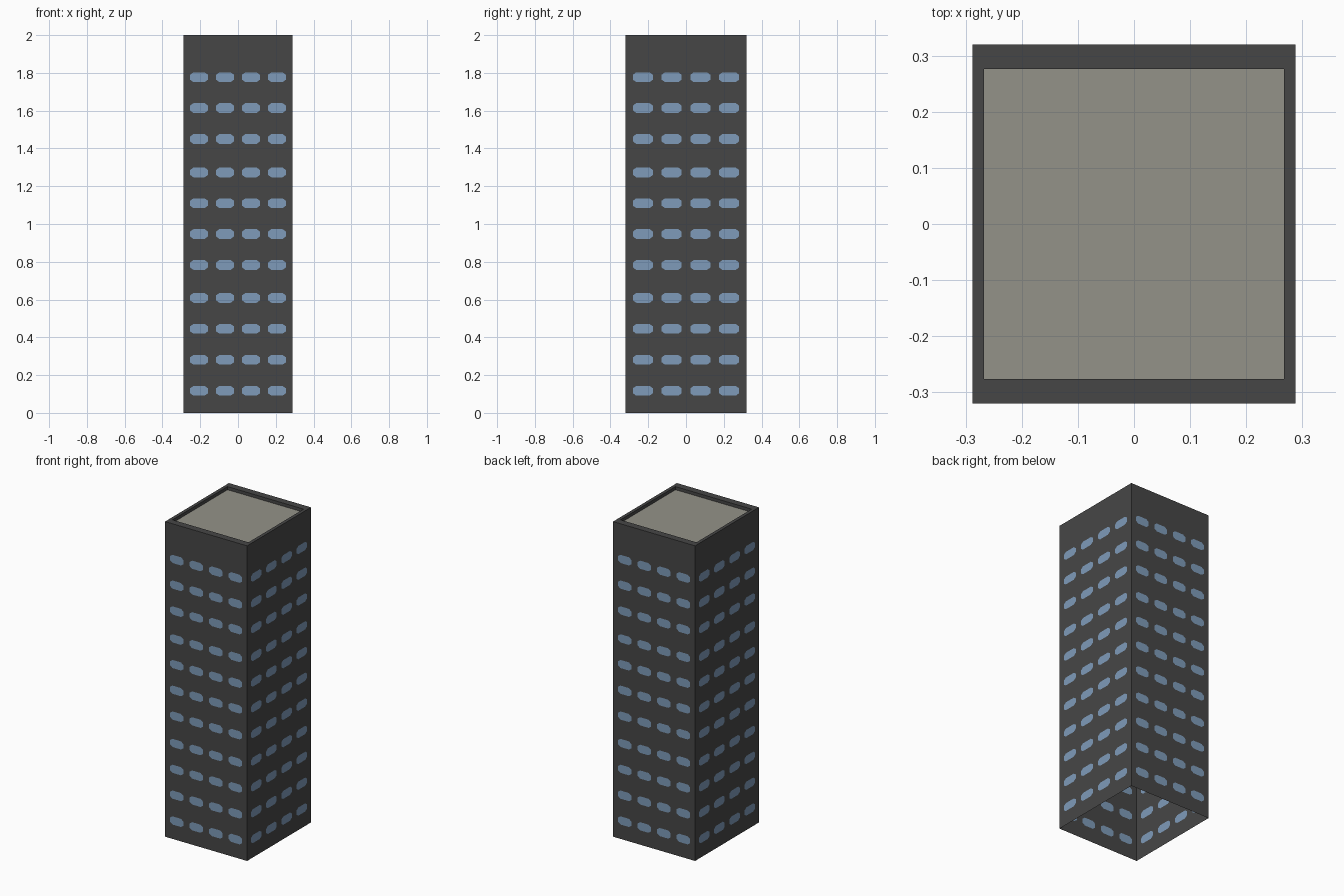
import bpy, bmesh
from mathutils import Vector

if "Cube" in bpy.data.objects:
    bpy.data.objects.remove(bpy.data.objects["Cube"])

HX, HY, H = 0.288, 0.32, 2.0        # half width, half depth, height
IX, IY, ROOF_Z = 0.267, 0.276, 1.98  # inside of parapet, roof level
ROWS = [.117, .281, .445, .609, .783, .947, 1.11, 1.273, 1.45, 1.614, 1.777]


def material(name, rgb):
    m = bpy.data.materials.new(name)
    m.diffuse_color = (*rgb, 1)
    m.use_nodes = True
    m.node_tree.nodes["Principled BSDF"].inputs["Base Color"].default_value = m.diffuse_color
    return m


WALL = material("charcoal wall", (0.062, 0.062, 0.062))
GLASS = material("blue glass", (0.21, 0.33, 0.49))
ROOF = material("grey roof", (0.296, 0.29, 0.25))


def finish(bm, name, mats):
    bmesh.ops.remove_doubles(bm, verts=bm.verts, dist=1e-5)
    me = bpy.data.meshes.new(name)
    bm.to_mesh(me)
    bm.free()
    for m in mats:
        me.materials.append(m)
    ob = bpy.data.objects.new(name, me)
    bpy.context.collection.objects.link(ob)


def wall(name, origin, along, half, pitch, win_w):
    """Single-sheet wall with a grid of chamfered windows as coloured faces."""
    bm = bmesh.new()
    along = Vector(along)

    def face(pts, mat=0):
        f = bm.faces.new([bm.verts.new(Vector(origin) + along * u + Vector((0, 0, z)))
                          for u, z in pts])
        f.material_index = mat

    us = [-half, -pitch, 0, pitch, half]
    zs = [0] + [(a + b) / 2 for a, b in zip(ROWS, ROWS[1:])] + [1.86]
    w, h, cu, cz = win_w / 2, 0.026, 0.018, 0.013
    for j, zc in enumerate(ROWS):
        for i in range(4):
            uc = (i - 1.5) * pitch
            u0, u1, z0, z1 = us[i], us[i + 1], zs[j], zs[j + 1]
            box = [(u0, z0), (u1, z0), (u1, z1), (u0, z1)]
            # octagon, two points per side starting at the bottom
            o = [(uc + a, zc + b) for a, b in (
                (-w + cu, -h), (w - cu, -h), (w, -h + cz), (w, h - cz),
                (w - cu, h), (-w + cu, h), (-w, h - cz), (-w, -h + cz))]
            face(o, 1)
            for k in range(4):
                n = (k + 1) % 4
                face([box[k], box[n], o[2 * k + 1], o[2 * k]])
                face([box[n], o[(2 * k + 2) % 8], o[2 * k + 1]])
    # plain band above the windows
    for a, b in zip(us, us[1:]):
        face([(a, 1.86), (b, 1.86), (b, H), (a, H)])
    finish(bm, name, [WALL, GLASS])


wall("front_wall", (0, -HY, 0), (1, 0, 0), HX, 0.1375, 0.095)
wall("back_wall", (0, HY, 0), (-1, 0, 0), HX, 0.1375, 0.095)
wall("right_wall", (HX, 0, 0), (0, 1, 0), HY, 0.152, 0.106)
wall("left_wall", (-HX, 0, 0), (0, -1, 0), HY, 0.152, 0.106)


def ring(x, y, z):
    return [(-x, -y, z), (x, -y, z), (x, y, z), (-x, y, z)]


# parapet: flat rim, then the inner face down to the roof
bm = bmesh.new()
loops = [[bm.verts.new(p) for p in ring(*r)]
         for r in ((HX, HY, H), (IX, IY, H), (IX, IY, ROOF_Z))]
for a, b in zip(loops, loops[1:]):
    for k in range(4):
        n = (k + 1) % 4
        bm.faces.new([a[k], a[n], b[n], b[k]])
finish(bm, "parapet", [WALL])

# recessed roof
bm = bmesh.new()
bm.faces.new([bm.verts.new(p) for p in ring(IX, IY, ROOF_Z)])
finish(bm, "roof", [ROOF])
